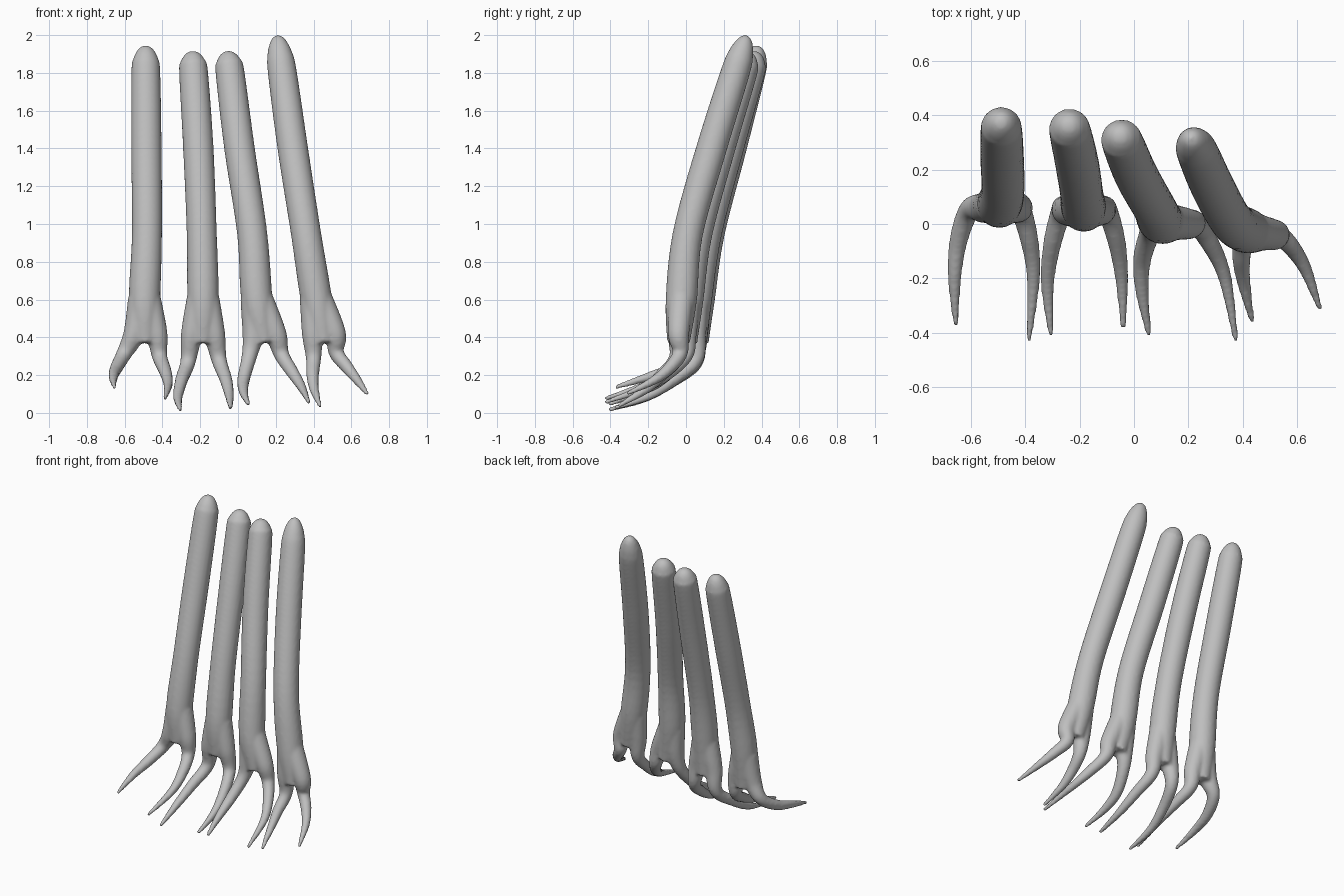
import bpy
import bmesh
import math
from mathutils import Vector

cube = bpy.data.objects.get("Cube")
if cube:
    bpy.data.objects.remove(cube, do_unlink=True)

# One plain grey for everything
grey = bpy.data.materials.new("plain_grey")
grey.use_nodes = True
tone = (0.52, 0.52, 0.52, 1)
grey.diffuse_color = tone
grey.node_tree.nodes["Principled BSDF"].inputs["Base Color"].default_value = tone

SIDES = 20
STEPS = 6


def spline(points):
    """Smooth path through points of position and radius."""
    padded = [points[0]] + points + [points[-1]]
    path = []
    for a, b, c, d in zip(padded, padded[1:], padded[2:], padded[3:]):
        for step in range(STEPS):
            t = step / STEPS
            path.append(b + (c - a) * (t / 2)
                        + (a * 2 - b * 5 + c * 4 - d) * (t * t / 2)
                        + (b * 3 - a - c * 3 + d) * (t ** 3 / 2))
    return path + [points[-1]]


def add_tube(bm, places, radii):
    """Closed round tube that follows a smooth path."""
    path = spline([Vector((*p, r)) for p, r in zip(places, radii)])
    rings = []
    across = Vector((1, 0, 0))
    for i, node in enumerate(path):
        ahead = path[min(i + 1, len(path) - 1)].to_3d()
        along = (ahead - path[max(i - 1, 0)].to_3d()).normalized()
        across = (across - along * across.dot(along)).normalized()
        other = along.cross(across)
        ring = []
        for k in range(SIDES):
            angle = math.tau * k / SIDES
            offset = across * math.cos(angle) + other * math.sin(angle)
            ring.append(bm.verts.new(node.to_3d() + offset * max(node.w, 0.003)))
        rings.append(ring)
    for low, high in zip(rings, rings[1:]):
        for k in range(SIDES):
            n = (k + 1) % SIDES
            bm.faces.new((low[k], low[n], high[n], high[k]))
    bm.faces.new(rings[0][::-1])
    bm.faces.new(rings[-1])


# Shared heights and thickness of the arms, from the wrist upward
HEIGHTS = (0.37, 0.6, 0.95, 1.4, 1.8)
ARM_RADII = (0.06, 0.083, 0.08, 0.081, 0.077)
CLAW_RADII = (0.068, 0.057, 0.041, 0.034, 0.025, 0.011)


def make_limb(name, top, xs, ys, claws):
    bm = bmesh.new()
    arm = [Vector(p) for p in zip(xs, ys, HEIGHTS)]
    radii = list(ARM_RADII)

    # Rounded tip continuing the slope of the arm
    slope = arm[-1] - arm[-2]
    slope /= slope.z
    rise = top - HEIGHTS[-1]
    for part in (0.5, 0.8, 0.95, 1):
        arm.append(arm[4] + slope * rise * part)
        radii.append(ARM_RADII[-1] * math.sqrt(1 - part * part))
    add_tube(bm, arm, radii)

    # Pair of claws, each rooted inside the lower arm
    for side, claw in zip((-1, 1), claws):
        upper = arm[1] + Vector((side * 0.02, 0, 0))
        wrist = arm[0] + Vector((side * 0.06, 0, 0.05))
        add_tube(bm, [upper, wrist] + claw, CLAW_RADII)

    bmesh.ops.recalc_face_normals(bm, faces=bm.faces)
    mesh = bpy.data.meshes.new(name)
    bm.to_mesh(mesh)
    bm.free()
    mesh.materials.append(grey)
    limb = bpy.data.objects.new(name, mesh)
    bpy.context.collection.objects.link(limb)

    # Fuse the tubes into one skin and soften the joins
    fuse = limb.modifiers.new("fuse", "REMESH")
    fuse.mode = "VOXEL"
    fuse.voxel_size = 0.01
    fuse.use_smooth_shade = True
    soften = limb.modifiers.new("soften", "SMOOTH")
    soften.factor = 0.5
    soften.iterations = 6


make_limb("outer_right_limb", 1.945,
          (-.49, -.495, -.482, -.485, -.488), (.06, .07, .125, .24, .345),
          ([(-.605, .05, .31), (-.645, -.06, .235), (-.66, -.2, .19), (-.655, -.375, .135)],
           [(-.415, .05, .3), (-.385, -.06, .22), (-.37, -.2, .15), (-.387, -.43, .075)]))

make_limb("inner_right_limb", 1.915,
          (-.185, -.185, -.192, -.21, -.235), (.05, .055, .11, .225, .34),
          ([(-.265, .05, .27), (-.3, -.07, .17), (-.318, -.22, .08), (-.305, -.41, .015)],
           [(-.1, .05, .28), (-.065, -.06, .18), (-.045, -.2, .09), (-.04, -.38, .025)]))

make_limb("inner_left_limb", 1.915,
          (.14, .1, .075, .008, -.042), (0, .01, .06, .18, .3),
          ([(.06, -.03, .3), (.03, -.13, .18), (.03, -.25, .11), (.055, -.41, .045)],
           [(.23, 0, .31), (.285, -.08, .22), (.335, -.2, .14), (.375, -.43, .055)]))

make_limb("outer_left_limb", 2,
          (.455, .415, .36, .29, .235), (-.04, -.025, .01, .135, .26),
          ([(.4, -.05, .29), (.395, -.13, .2), (.405, -.22, .12), (.435, -.36, .035)],
           [(.52, -.03, .32), (.575, -.08, .245), (.63, -.165, .175), (.685, -.315, .1)]))
